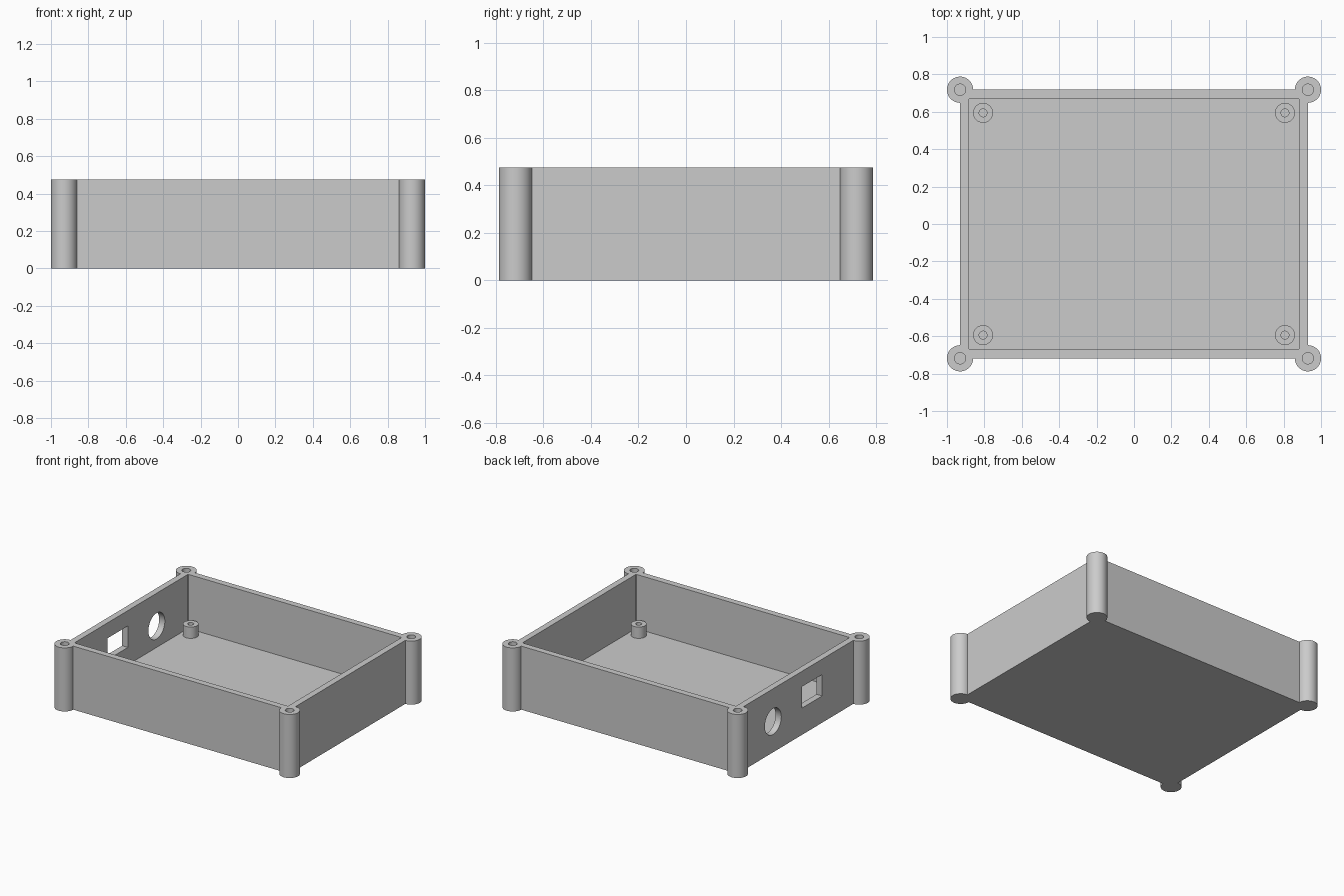
import bpy
from math import radians, pi

cube = bpy.data.objects.get("Cube")
if cube:
    bpy.data.objects.remove(cube, do_unlink=True)

HEIGHT, FLOOR, WALL = 0.475, 0.07, 0.047
HALF_X, HALF_Y = 0.93, 0.718      # outer wall planes, also the post centres
CORNERS = [(sx, sy) for sx in (-1, 1) for sy in (-1, 1)]

grey = bpy.data.materials.new("grey plastic")
grey.use_nodes = True
colour = (0.6, 0.6, 0.6, 1)
grey.diffuse_color = colour
grey.node_tree.nodes["Principled BSDF"].inputs["Base Color"].default_value = colour


def finish(name):
    obj = bpy.context.object
    obj.name = name
    obj.data.materials.append(grey)
    return obj


def box(name, low, high):
    centre = [(a + b) / 2 for a, b in zip(low, high)]
    bpy.ops.mesh.primitive_cube_add(size=1, location=centre)
    bpy.context.object.scale = [b - a for a, b in zip(low, high)]
    bpy.ops.object.transform_apply(location=True, rotation=False, scale=True)
    return finish(name)


def cylinder(name, x, y, radius, bottom, top):
    bpy.ops.mesh.primitive_cylinder_add(vertices=64, radius=radius, depth=top - bottom,
                                        location=(x, y, (bottom + top) / 2))
    return finish(name)


def combine(target, tool, operation):
    """Apply a boolean to the target and remove the tool."""
    tool.hide_render = True
    mod = target.modifiers.new(operation, 'BOOLEAN')
    mod.operation, mod.object, mod.solver = operation, tool, 'EXACT'
    bpy.context.view_layer.objects.active = target
    bpy.ops.object.modifier_apply(modifier=mod.name)
    bpy.data.objects.remove(tool, do_unlink=True)


def smooth(obj):
    bpy.ops.object.select_all(action='DESELECT')
    obj.select_set(True)
    bpy.context.view_layer.objects.active = obj
    bpy.ops.object.shade_smooth_by_angle(angle=radians(30))


# Open tray
case = box("case", (-HALF_X, -HALF_Y, 0), (HALF_X, HALF_Y, HEIGHT))
inner_x, inner_y = HALF_X - WALL, HALF_Y - WALL
combine(case, box("cavity", (-inner_x, -inner_y, FLOOR), (inner_x, inner_y, 1)), 'DIFFERENCE')

# Corner screw posts with blind bores
for sx, sy in CORNERS:
    x, y = sx * HALF_X, sy * HALF_Y
    combine(case, cylinder("post", x, y, 0.07, 0, HEIGHT), 'UNION')
    combine(case, cylinder("bore", x, y, 0.03, FLOOR, 1), 'DIFFERENCE')

# Square and round connector openings in one end wall
combine(case, box("socket_cutter", (-1.1, -0.28, 0.2), (-0.8, -0.04, 0.36)), 'DIFFERENCE')
bpy.ops.mesh.primitive_cylinder_add(vertices=64, radius=0.097, depth=0.3,
                                    location=(-HALF_X, 0.3, 0.23), rotation=(0, pi / 2, 0))
combine(case, finish("jack_cutter"), 'DIFFERENCE')
smooth(case)

# Board standoffs on the floor
for sx, sy in CORNERS:
    x, y = sx * 0.807, sy * 0.594
    name = ("left" if sx > 0 else "right") + ("_back" if sy > 0 else "_front") + "_standoff"
    standoff = cylinder(name, x, y, 0.053, FLOOR - 0.01, FLOOR + 0.085)
    combine(standoff, cylinder("pilot_hole", x, y, 0.021, FLOOR, 1), 'DIFFERENCE')
    smooth(standoff)
